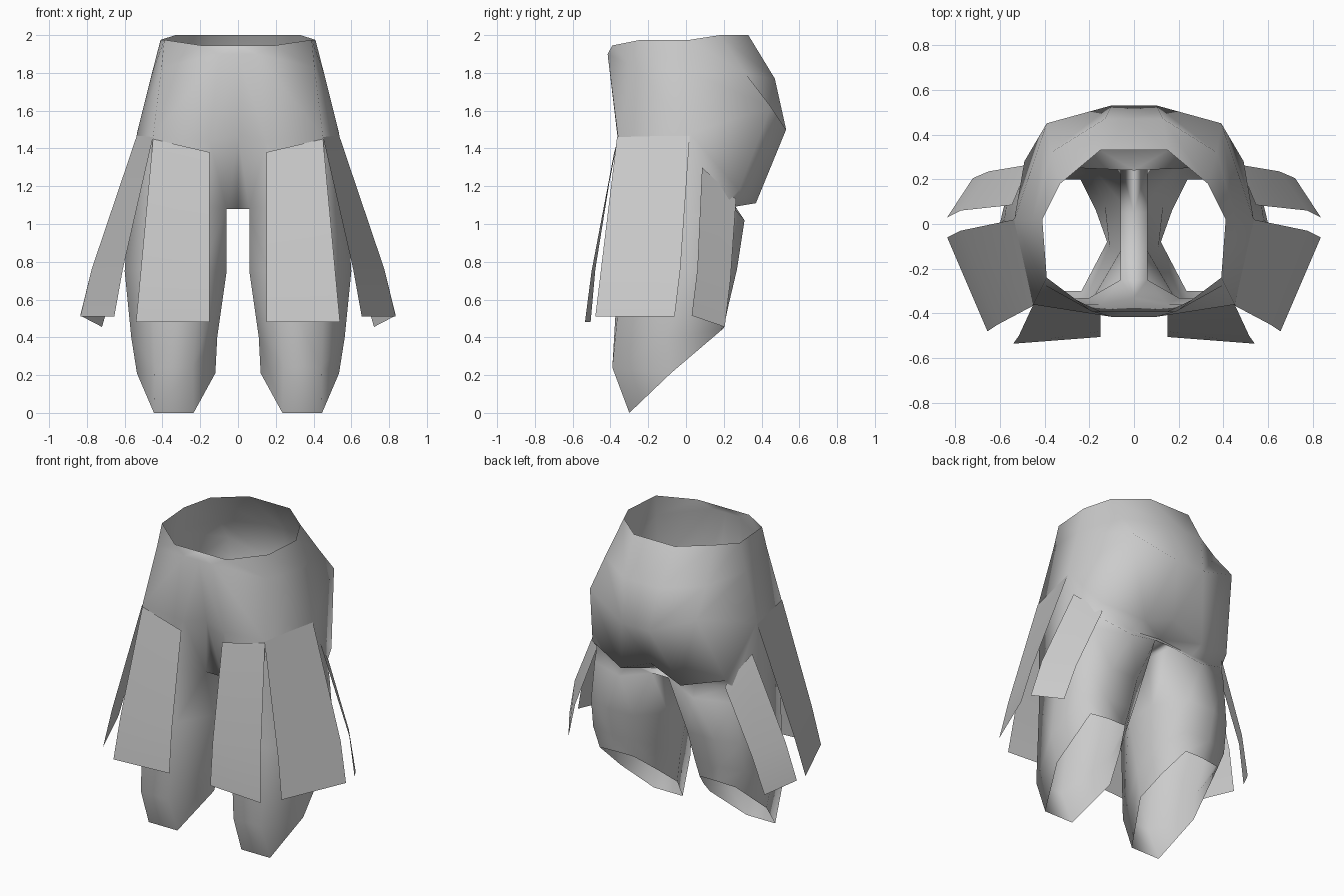
import bpy
import bmesh

cube = bpy.data.objects.get("Cube")
if cube:
    bpy.data.objects.remove(cube, do_unlink=True)

cloth = bpy.data.materials.new("light grey cloth")
cloth.use_nodes = True
cloth.diffuse_color = (0.6, 0.6, 0.6, 1)
cloth.node_tree.nodes["Principled BSDF"].inputs["Base Color"].default_value = (0.6, 0.6, 0.6, 1)


def add_mirrored(name, bm, angle):
    """Turn a left-half bmesh into a smooth object mirrored across x."""
    bmesh.ops.recalc_face_normals(bm, faces=bm.faces)
    mesh = bpy.data.meshes.new(name)
    bm.to_mesh(mesh)
    bm.free()
    mesh.materials.append(cloth)
    obj = bpy.data.objects.new(name, mesh)
    bpy.context.collection.objects.link(obj)
    bpy.ops.object.select_all(action="DESELECT")
    obj.select_set(True)
    bpy.context.view_layer.objects.active = obj
    bpy.ops.object.shade_smooth_by_angle(angle=angle)
    mirror = obj.modifiers.new("Mirror", "MIRROR")
    mirror.merge_threshold = 0.002
    return obj


def add_row(bm, points):
    return [bm.verts.new(p) for p in points]


def bridge(bm, upper, lower, closed=False):
    """Join two rows of equal length with quads."""
    count = len(upper)
    for i in range(count if closed else count - 1):
        j = (i + 1) % count
        bm.faces.new((upper[i], upper[j], lower[j], lower[i]))


# Waist, belly and hip rows, each running from front centre to back centre
torso_rows = [
    [(0, -.39, 1.945), (.19, -.39, 1.945), (.39, -.24, 1.975), (.41, .02, 1.975),
     (.33, .18, 2), (.15, .33, 2), (0, .33, 2)],
    [(0, -.415, 1.9), (.1, -.415, 1.9), (.405, -.27, 1.83), (.455, .02, 1.8),
     (.37, .32, 1.79), (.13, .47, 1.77), (0, .47, 1.77)],
    [(0, -.33, 1.47), (.15, -.36, 1.44), (.45, -.36, 1.46), (.535, .02, 1.48),
     (.39, .45, 1.62), (.1, .53, 1.5), (0, .53, 1.5)],
]

# Lower edge of the seat and the fold tucked beneath it, from side to back centre
seat_edge = [(.49, .28, 1.18), (.22, .37, 1.11), (0, .37, 1.2)]
seat_fold = [(.5, .22, 1.12), (.24, .25, 1.09), (0, .24, 1.12)]

# Leg rings from the thigh to the slanted hem, starting at the front inside
leg_rings = [
    [(.06, -.25, 1.08), (.2, -.33, 1.1), (.46, -.34, 1.1), (.58, .02, 1.05),
     (.51, .23, 1.02), (.27, .31, 1.02), (.06, .27, 1.08), (.06, .05, 1.08)],
    [(.06, -.12, .75), (.2, -.36, .75), (.46, -.34, .75), (.6, 0, .75),
     (.55, .21, .75), (.4, .27, .76), (.2, .27, .76), (.06, .1, .75)],
    [(.11, -.1, .4), (.24, -.39, .24), (.44, -.39, .24), (.565, -.1, .4),
     (.555, .18, .56), (.4, .225, .57), (.22, .225, .57), (.13, .08, .5)],
    [(.12, -.08, .21), (.235, -.3, 0), (.445, -.3, 0), (.535, -.08, .21),
     (.5, .19, .44), (.37, .2, .45), (.24, .2, .45), (.17, .06, .33)],
]

# Trousers: torso shell, seat, crotch and leg
bm = bmesh.new()
torso = [add_row(bm, r) for r in torso_rows]
legs = [add_row(bm, r) for r in leg_rings]
for a, b in zip(torso, torso[1:]):
    bridge(bm, a, b)
for a, b in zip(legs, legs[1:]):
    bridge(bm, a, b, closed=True)
hip, thigh = torso[-1], legs[0]
edge, fold = add_row(bm, seat_edge), add_row(bm, seat_fold)
front, middle, back = add_row(bm, [(0, -.25, 1.08), (0, .05, 1.08), (0, .27, 1.08)])
bridge(bm, hip[1:4], thigh[1:4])
bridge(bm, hip[4:], edge)
bridge(bm, edge, fold)
bridge(bm, fold[:2], thigh[4:6])
for face in ((hip[0], hip[1], thigh[0], front), (hip[1], thigh[1], thigh[0]),
             (hip[3], hip[4], edge[0]), (hip[3], edge[0], fold[0], thigh[3]),
             (thigh[3], fold[0], thigh[4]), (fold[1], thigh[6], thigh[5]),
             (fold[1], fold[2], back, thigh[6]),
             (front, thigh[0], thigh[7], middle), (middle, thigh[7], thigh[6], back)):
    bm.faces.new(face)
add_mirrored("trousers", bm, 1.5)

# Hanging cloth flaps, each given by its two long edges from top to hem
flaps = {
    "front_flaps": ([(.15, -.38, 1.38), (.15, -.48, .76), (.15, -.505, .48)],
                    [(.45, -.36, 1.45), (.515, -.5, .75), (.54, -.535, .48)]),
    "side_flaps": ([(.45, -.365, 1.46), (.61, -.45, .76), (.655, -.48, .51)],
                   [(.535, .02, 1.47), (.775, -.03, .76), (.835, -.06, .51)]),
    "back_flaps": ([(.545, .085, 1.3), (.775, .06, .76), (.835, .03, .515)],
                   [(.47, .265, 1.13), (.65, .235, .7), (.72, .205, .455)]),
}
for name, (edge_a, edge_b) in flaps.items():
    bm = bmesh.new()
    bridge(bm, add_row(bm, edge_a), add_row(bm, edge_b))
    add_mirrored(name, bm, 0.7)
